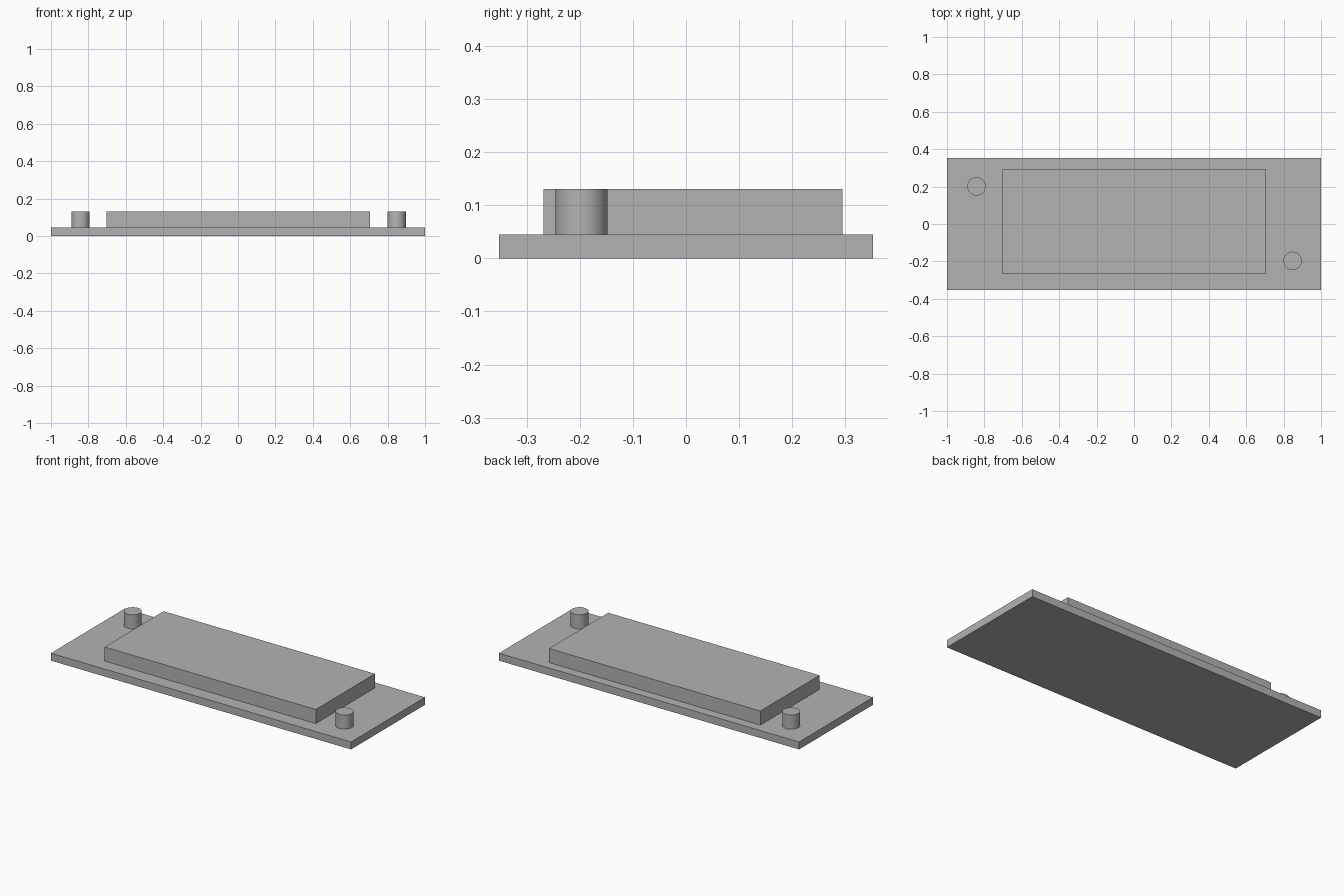
import bpy
import math

cube = bpy.data.objects.get("Cube")
if cube:
    bpy.data.objects.remove(cube, do_unlink=True)

GREY = (0.45, 0.45, 0.45, 1.0)
grey = bpy.data.materials.new("plain grey")
grey.use_nodes = True
grey.diffuse_color = GREY
grey.node_tree.nodes["Principled BSDF"].inputs["Base Color"].default_value = GREY

BASE_TOP = 0.045
TOP = 0.13


def finish(name):
    obj = bpy.context.object
    obj.name = name
    obj.data.name = name
    bpy.ops.object.transform_apply(location=False, rotation=False, scale=True)
    obj.data.materials.append(grey)
    return obj


def box(name, x0, x1, y0, y1, z0, z1):
    bpy.ops.mesh.primitive_cube_add(
        size=1, location=((x0 + x1) / 2, (y0 + y1) / 2, (z0 + z1) / 2))
    bpy.context.object.scale = (x1 - x0, y1 - y0, z1 - z0)
    return finish(name)


def peg(name, x, y):
    bpy.ops.mesh.primitive_cylinder_add(
        vertices=64, radius=0.049, depth=TOP - BASE_TOP,
        location=(x, y, (TOP + BASE_TOP) / 2))
    obj = finish(name)
    bpy.ops.object.shade_smooth_by_angle(angle=math.radians(30))
    return obj


# Flat base and the raised block on it
box("base_plate", -1, 1, -0.352, 0.352, 0, BASE_TOP)
box("raised_block", -0.702, 0.706, -0.268, 0.295, BASE_TOP, TOP)

# Locating pegs at opposite corners
peg("left_front_peg", 0.848, -0.197)
peg("right_back_peg", -0.842, 0.201)
